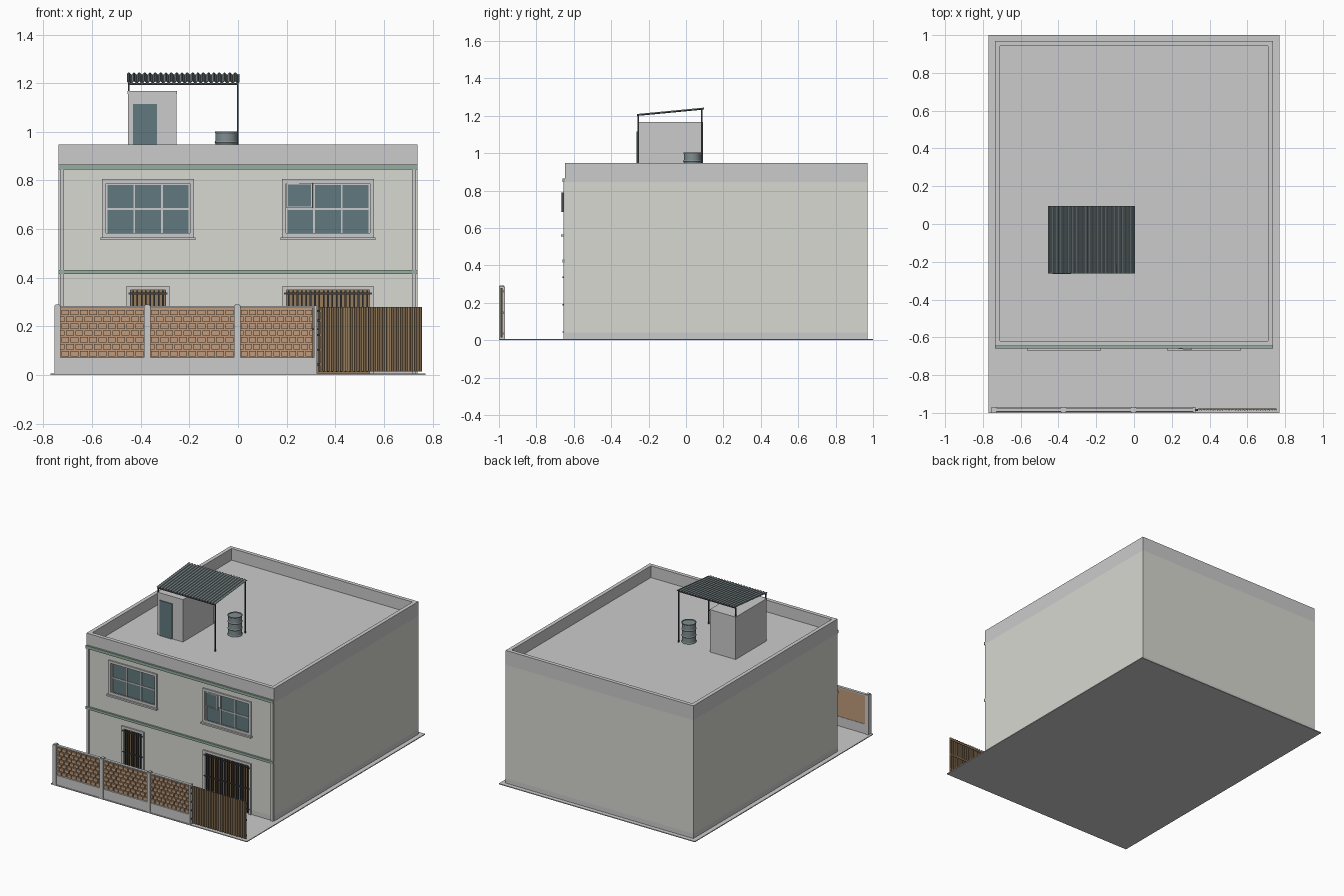
import bpy, bmesh, math
from mathutils import Matrix, Vector

if "Cube" in bpy.data.objects:
    bpy.data.objects.remove(bpy.data.objects["Cube"])


def mat(name, r, g, b):
    m = bpy.data.materials.new(name)
    m.diffuse_color = (r, g, b, 1)
    m.use_nodes = True
    m.node_tree.nodes["Principled BSDF"].inputs["Base Color"].default_value = m.diffuse_color
    return m


WALL = mat("wall_paint", 0.68, 0.69, 0.63)
TRIM = mat("green_trim", 0.30, 0.42, 0.35)
GLASS = mat("glass", 0.12, 0.19, 0.21)
BRICK = mat("brick", 0.52, 0.33, 0.20)
WOOD = mat("wood", 0.30, 0.20, 0.11)
IRON = mat("iron", 0.05, 0.055, 0.06)
TIN = mat("tin", 0.22, 0.27, 0.28)


def finish(name, bm, m=None):
    bmesh.ops.recalc_face_normals(bm, faces=bm.faces)
    me = bpy.data.meshes.new(name)
    bm.to_mesh(me)
    bm.free()
    ob = bpy.data.objects.new(name, me)
    bpy.context.collection.objects.link(ob)
    if m:
        me.materials.append(m)
    return ob


def boxes(name, items, m=None):
    """One object from boxes given as (x0, x1, y0, y1, z0, z1)."""
    bm = bmesh.new()
    for x0, x1, y0, y1, z0, z1 in items:
        M = Matrix.Translation(((x0 + x1) / 2, (y0 + y1) / 2, (z0 + z1) / 2)) @ \
            Matrix.Diagonal((x1 - x0, y1 - y0, z1 - z0, 1))
        bmesh.ops.create_cube(bm, size=1, matrix=M)
    return finish(name, bm, m)


def ring(x0, x1, z0, z1, t, y0, y1):
    """Four boxes framing a rectangle that faces the front."""
    return [(x0, x0 + t, y0, y1, z0, z1), (x1 - t, x1, y0, y1, z0, z1),
            (x0 + t, x1 - t, y0, y1, z1 - t, z1), (x0 + t, x1 - t, y0, y1, z0, z0 + t)]


def ribbed_sheet(name, pts, a, b, thick, m):
    """Sweep a profile of offsets from end a to end b, then thicken it."""
    bm = bmesh.new()
    rows = [[bm.verts.new(Vector(e) + Vector(p)) for p in pts] for e in (a, b)]
    for i in range(len(pts) - 1):
        bm.faces.new((rows[0][i], rows[0][i + 1], rows[1][i + 1], rows[1][i]))
    ob = finish(name, bm, m)
    s = ob.modifiers.new("thickness", 'SOLIDIFY')
    s.thickness, s.offset = thick, 0
    return ob


X, YF, YB = 0.737, -0.647, 0.97
ROOF = 0.865

# ground, plinth and walls
boxes("ground_slab", [(-0.77, 0.77, -1, 1, 0, 0.006)])
plinth = boxes("plinth", [(-X, X, YF, YB, 0.006, 0.04)])
walls = boxes("walls", [(-X, X, YF, YB, 0.04, 0.845)], WALL)

# roof slab and parapet
boxes("roof_slab", [(-X, X, YF, YB, 0.845, ROOF)])
T = 0.027
boxes("parapet", [(-X, X, YF, YF + T, ROOF, 0.948), (-X, X, YB - T, YB, ROOF, 0.948),
                  (-X, -X + T, YF + T, YB - T, ROOF, 0.948),
                  (X - T, X, YF + T, YB - T, ROOF, 0.948)])

# facade bands and corner pilasters
boxes("facade_bands", [(-X, X, YF - 0.013, YF, z, z + h) for z, h in ((0.845, 0.02), (0.415, 0.017))], TRIM)
boxes("corner_pilasters", [(min(s * 0.715, s * 0.732), max(s * 0.715, s * 0.732), YF - 0.008, YF, z0, z1)
                           for s in (-1, 1) for z0, z1 in ((0.006, 0.415), (0.432, 0.845))])

# recesses for windows and doors
UP = [(-0.54, -0.20), (0.20, 0.54)]
LOW = [(-0.44, -0.30), (0.20, 0.54)]
cut = boxes("opening_cutter", [(a, b, YF - 0.05, YF + 0.03, 0.57, 0.79) for a, b in UP] +
            [(a, b, YF - 0.05, YF + 0.03, 0.001, 0.35) for a, b in LOW])
cut.hide_render = True
cut.hide_viewport = True
for ob in (walls, plinth):
    mod = ob.modifiers.new("openings", 'BOOLEAN')
    mod.object, mod.operation, mod.solver = cut, 'DIFFERENCE', 'EXACT'

# upper windows: surround, sill, bars and panes
for side, (a, b) in zip(("left", "right"), UP):
    boxes(side + "_window_surround", ring(a - 0.02, b + 0.02, 0.566, 0.806, 0.018, YF - 0.009, YF))
    boxes(side + "_window_sill", [(a - 0.026, b + 0.026, YF - 0.022, YF, 0.555, 0.566)])
    w = (b - a) / 3
    bars = [(a + i * w - 0.004, a + i * w + 0.004, YF + 0.005, YF + 0.02, 0.57, 0.79) for i in range(4)]
    bars += [(a, b, YF + 0.006, YF + 0.019, z - 0.004, z + 0.004) for z in (0.574, 0.682, 0.786)]
    boxes(side + "_window_bars", bars)
    boxes(side + "_window_panes",
          [(a + i * w + 0.004, a + (i + 1) * w - 0.004, YF + 0.01, YF + 0.015, z0, z0 + 0.1)
           for i in range(3) for z0 in (0.578, 0.686) if not (side == "right" and i == 0 and z0 > 0.6)], GLASS)

# open sash, hinged on its left edge
for nm, items, m in (("open_sash_frame", ring(0, 0.107, 0.686, 0.789, 0.006, -0.006, 0.004), None),
                     ("open_sash_pane", [(0.006, 0.101, -0.003, 0.001, 0.692, 0.783)], GLASS)):
    ob = boxes(nm, items, m)
    ob.location = (0.201, YF - 0.003, 0)
    ob.rotation_euler.z = math.radians(-7)

# barred ground-floor doors
for side, (a, b) in zip(("left", "right"), LOW):
    boxes(side + "_door_surround", ring(a - 0.018, b + 0.018, 0.006, 0.367, 0.017, YF - 0.009, YF)[:3])
    boxes(side + "_door_panel", [(a, b, YF + 0.015, YF + 0.029, 0.006, 0.35)], WOOD)
    n = round((b - a) / 0.0175)
    bars = [(a + (i + .5) * (b - a) / n - 0.0035, a + (i + .5) * (b - a) / n + 0.0035,
             YF - 0.008, YF - 0.001, 0.012, 0.347) for i in range(n)]
    bars += [(a - 0.01, b + 0.01, YF - 0.013, YF - 0.008, z, z + 0.007) for z in (0.04, 0.185, 0.332)]
    boxes(side + "_door_bars", bars, IRON)

# front boundary wall: base, coping and posts
posts = [-0.742, -0.373, -0.003, 0.32]
boxes("fence_base", [(-0.755, 0.32, -0.995, -0.972, 0.006, 0.073)])
boxes("fence_coping", [(-0.755, 0.32, -0.993, -0.973, 0.275, 0.283)])
boxes("fence_posts", [(x - 0.013, x + 0.013, -1, -0.968, 0.006, 0.286) for x in posts[:3]] +
      [(0.312, 0.325, -1, -0.968, 0.006, 0.286)])
boxes("fence_post_caps", [(x - 0.009, x + 0.009, -0.996, -0.972, 0.286, 0.291) for x in posts[:3]])

# brick screens: backing with staggered raised bricks
backs, bricks = [], []
for p, q in zip(posts, posts[1:]):
    a, b = p + 0.013, q - 0.013
    backs.append((a, b, -0.982, -0.975, 0.073, 0.275))
    w = (b - a) / 9
    for r in range(7):
        z = 0.077 + r * 0.0282
        for i in range(9 + r % 2):
            x0 = max(a, a + (i - 0.5 * (r % 2)) * w + 0.003)
            x1 = min(b, a + (i + 1 - 0.5 * (r % 2)) * w - 0.003)
            bricks.append((x0, x1, -0.992, -0.982, z, z + 0.022))
boxes("fence_screen_backing", backs, BRICK)
boxes("fence_screen_bricks", bricks, BRICK)

# ribbed gate with frame rails and hinges
G0, G1, N = 0.338, 0.755, 22
pitch = (G1 - G0) / N
prof = []
for i in range(N):
    for f, d in ((0, 0), (0.4, 0), (0.5, 0.007), (0.9, 0.007)):
        prof.append((G0 + (i + f) * pitch, -0.99 + d, 0))
prof.append((G1, -0.99, 0))
ribbed_sheet("gate_sheet", prof, (0, 0, 0.015), (0, 0, 0.28), 0.002, WOOD)
boxes("gate_rails", [(G0, G1, -0.982, -0.976, z, z + 0.012) for z in (0.03, 0.14, 0.255)], WOOD)
boxes("gate_hinges", [(0.325, 0.34, -0.99, -0.98, z, z + 0.008) for z in (0.04, 0.1, 0.16, 0.22, 0.26)], IRON)

# stair house on the roof
boxes("stair_house", [(-0.453, -0.252, -0.258, 0.09, ROOF, 1.155)])
boxes("stair_house_cap", [(-0.455, -0.25, -0.26, 0.092, 1.155, 1.167)])
boxes("stair_door", [(-0.432, -0.333, -0.264, -0.258, ROOF, 1.115)], GLASS)

# corrugated canopy sloping to the front
W, S = 21, 6
prof = [(-0.455 + 0.46 * i / (W * S), 0, 0.0045 * math.sin(2 * math.pi * i / S)) for i in range(W * S + 1)]
ribbed_sheet("canopy_sheet", prof, (0, -0.262, 1.204), (0, 0.096, 1.238), 0.003, TIN)

# canopy posts and beams
pr = 0.0035
boxes("canopy_posts", [(x - pr, x + pr, y - pr, y + pr, z0, z1)
                       for x, z0 in ((-0.449, 1.167), (-0.001, ROOF)) for y, z1 in ((-0.256, 1.198), (0.084, 1.231))], IRON)
boxes("canopy_beams", [(-0.453, 0.003, y - pr, y + pr, z - 0.008, z) for y, z in ((-0.256, 1.2), (0.084, 1.232))], IRON)

# ribbed drum, lathed from a profile
bm = bmesh.new()
R, H = 0.046, 0.137
outline = [(0, 0), (R + 0.002, 0), (R + 0.002, 0.005), (R, 0.008)]
for c in (H / 3, 2 * H / 3):
    outline += [(R, c - 0.006), (R + 0.003, c), (R, c + 0.006)]
outline += [(R, H - 0.008), (R + 0.002, H - 0.005), (R + 0.002, H), (R - 0.002, H), (R - 0.003, H - 0.005), (0, H - 0.005)]
vs = [bm.verts.new((r, 0, z)) for r, z in outline]
es = [bm.edges.new(p) for p in zip(vs, vs[1:])]
bmesh.ops.spin(bm, geom=vs + es, cent=(0, 0, 0), axis=(0, 0, 1), angle=2 * math.pi, steps=24)
bmesh.ops.remove_doubles(bm, verts=bm.verts, dist=1e-5)
drum = finish("drum", bm, TIN)
drum.location = (-0.047, 0.034, ROOF)
bpy.context.view_layer.objects.active = drum
drum.select_set(True)
bpy.ops.object.shade_smooth_by_angle(angle=math.radians(25))
